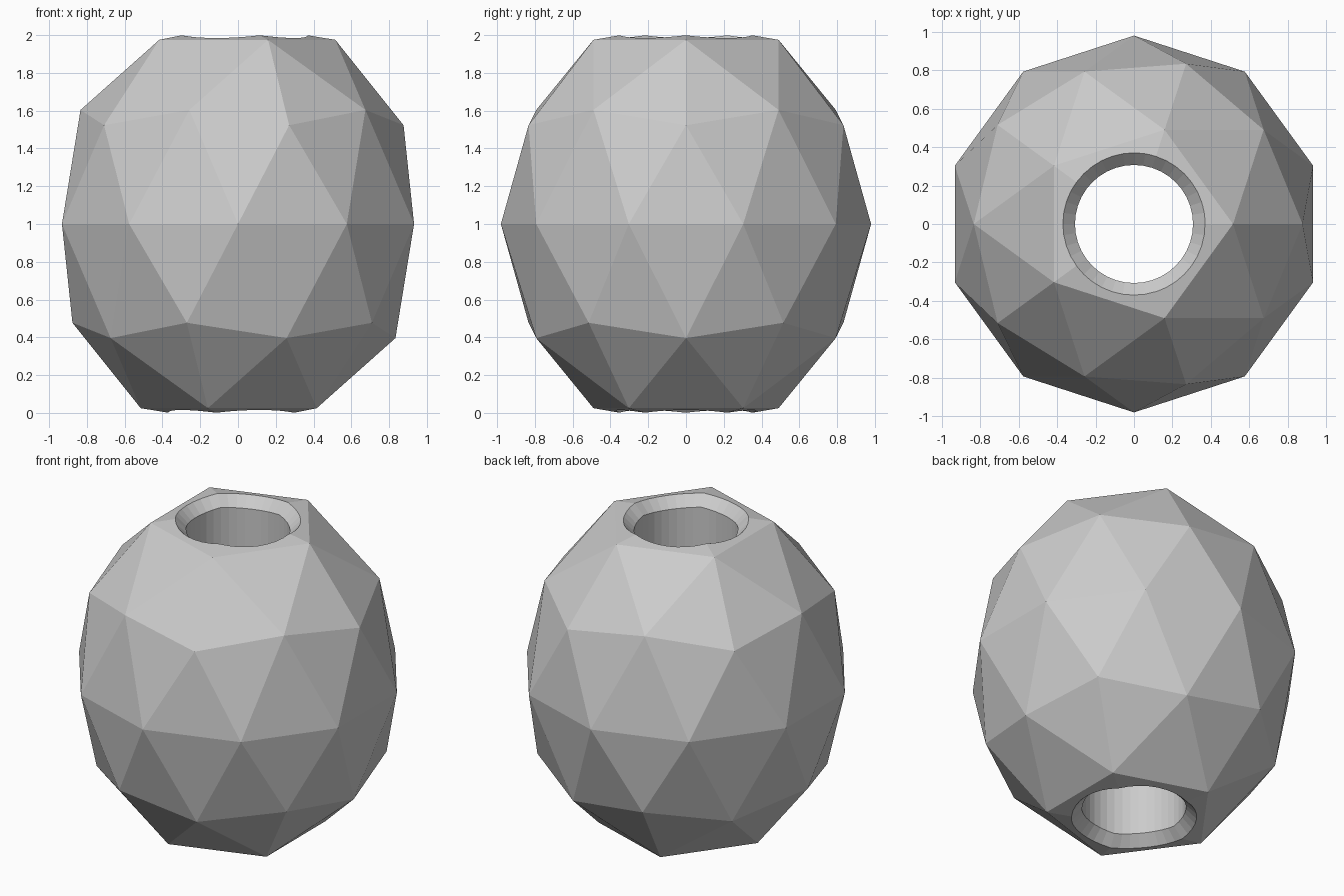
import bpy, bmesh
from math import sin, cos, pi, radians

if "Cube" in bpy.data.objects:
    bpy.data.objects.remove(bpy.data.objects["Cube"])

WIDTH = 0.98                     # horizontal radius
POLE, RING = 1.06, 0.975         # heights of the pole and first vertex ring
HOLE, RIM, CHAMFER = 0.307, 0.37, 0.063
SEG = 40


def make_object(name, bm):
    bmesh.ops.recalc_face_normals(bm, faces=bm.faces)
    mesh = bpy.data.meshes.new(name)
    bm.to_mesh(mesh)
    bm.free()
    obj = bpy.data.objects.new(name, mesh)
    bpy.context.collection.objects.link(obj)
    return obj


# Faceted bead body: a low-poly icosphere stretched ring by ring
levels = {0.0: 0.0, 0.447: 0.523, 0.526: 0.604, 0.851: RING, 1.0: POLE}
bm = bmesh.new()
bmesh.ops.create_icosphere(bm, subdivisions=2, radius=1)
for v in bm.verts:
    h = levels[min(levels, key=lambda k: abs(k - abs(v.co.z)))]
    v.co = (v.co.x * WIDTH, v.co.y * WIDTH, 1 + (h if v.co.z > 0 else -h))
bead = make_object("faceted_bead", bm)


# Height of the five-sided cap at radius r and angle a
def cap_height(r, a, start):
    phi = (a - start) % radians(72) - radians(36)
    apothem = 0.5257 * WIDTH * cos(radians(36))
    return POLE - (POLE - RING) * r * cos(phi) / apothem


# Bore cutter whose flared ends follow the facets
profile = [(RIM + 0.15, 0.15), (HOLE, -CHAMFER)]
rows = [(r, d, 1, 0) for r, d in profile] + [(r, d, -1, pi) for r, d in reversed(profile)]
bm = bmesh.new()
rings = []
for r, d, side, start in rows:
    ring = []
    for i in range(SEG):
        a = 2 * pi * i / SEG
        z = 1 + side * (cap_height(RIM, a, start) + d)
        ring.append(bm.verts.new((r * cos(a), r * sin(a), z)))
    rings.append(ring)
for lo, hi in zip(rings, rings[1:]):
    for i in range(SEG):
        j = (i + 1) % SEG
        bm.faces.new((lo[i], lo[j], hi[j], hi[i]))
for ring, z in ((rings[0], 2.5), (rings[-1], -0.5)):
    tip = bm.verts.new((0, 0, z))
    for i in range(SEG):
        bm.faces.new((ring[i], ring[(i + 1) % SEG], tip))
cutter = make_object("bore_cutter", bm)
cutter.hide_render = True

# Cut the bore and discard the cutter
mod = bead.modifiers.new("bore", 'BOOLEAN')
mod.operation = 'DIFFERENCE'
mod.solver = 'EXACT'
mod.object = cutter
bpy.context.view_layer.objects.active = bead
bpy.ops.object.modifier_apply(modifier=mod.name)
bpy.data.objects.remove(cutter)
